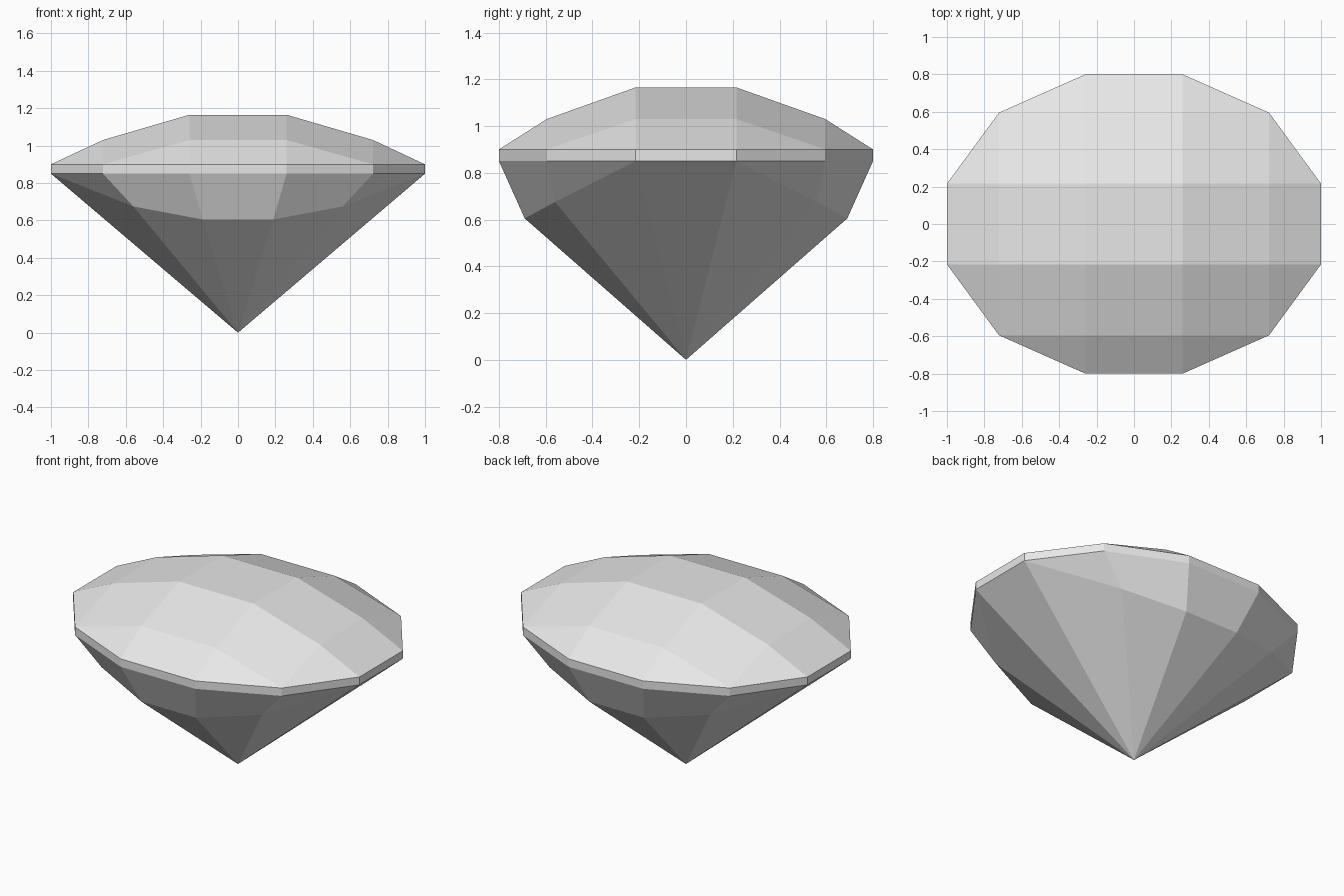
import bpy, bmesh, math

cube = bpy.data.objects.get("Cube")
if cube:
    bpy.data.objects.remove(cube, do_unlink=True)

grey = bpy.data.materials.new("pale grey")
grey.use_nodes = True
grey.diffuse_color = (0.8, 0.8, 0.8, 1)
grey.node_tree.nodes["Principled BSDF"].inputs["Base Color"].default_value = (0.8, 0.8, 0.8, 1)

GIRDLE_LOW, GIRDLE_TOP = 0.85, 0.9
OUTLINE = [(0.26, 0.8), (0.722, 0.595), (1.0, 0.216)]  # one quarter of the rim


def ring(z):
    return [(x, y, z) for x, y in OUTLINE]


def facet_part(name, quarter, open_heights):
    """Mirror a quarter of the corners, wrap flat facets over them, open the hidden caps."""
    bm = bmesh.new()
    corners = {(sx * x, sy * y, z) for x, y, z in quarter for sx in (1, -1) for sy in (1, -1)}
    for corner in sorted(corners):
        bm.verts.new(corner)
    bmesh.ops.convex_hull(bm, input=bm.verts[:])
    caps = [f for f in bm.faces for h in open_heights
            if all(abs(v.co.z - h) < 0.001 for v in f.verts)]
    bmesh.ops.delete(bm, geom=caps, context="FACES")
    bmesh.ops.dissolve_limit(bm, angle_limit=math.radians(5), verts=bm.verts[:], edges=bm.edges[:])
    bmesh.ops.recalc_face_normals(bm, faces=bm.faces[:])
    # Open shells: make sure the normals point away from the stone's middle
    for f in bm.faces:
        c = f.calc_center_median()
        c.z -= GIRDLE_LOW
        if f.normal.dot(c) < 0:
            f.normal_flip()
    mesh = bpy.data.meshes.new(name)
    bm.to_mesh(mesh)
    bm.free()
    mesh.materials.append(grey)
    obj = bpy.data.objects.new(name, mesh)
    bpy.context.scene.collection.objects.link(obj)
    return obj


# Faceted dome with a flat table
crown = [(0.26, 0.216, 1.165), (0.722, 0.216, 1.03), (0.26, 0.595, 1.03)]
facet_part("crown", crown + ring(GIRDLE_TOP), [GIRDLE_TOP])

# Thin upright band
facet_part("girdle", ring(GIRDLE_LOW) + ring(GIRDLE_TOP), [GIRDLE_LOW, GIRDLE_TOP])

# Lower cone, trimmed by slanted facets at front and back
pavilion = [(0, 0, 0), (0.188, 0.69, 0.605), (0.56, 0.56, 0.675)]
facet_part("pavilion", pavilion + ring(GIRDLE_LOW), [GIRDLE_LOW])
